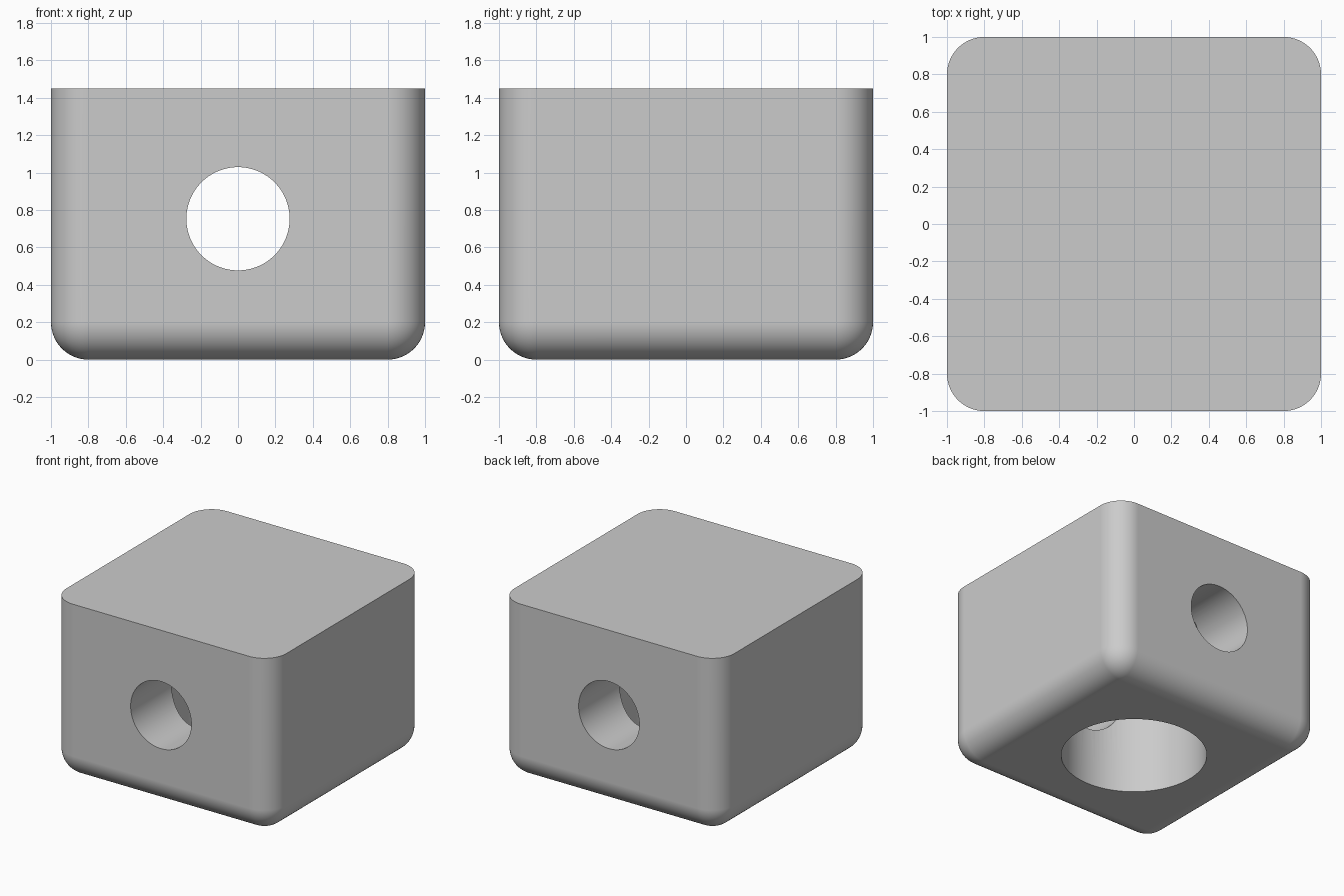
import bpy, bmesh, math

if "Cube" in bpy.data.objects:
    bpy.data.objects.remove(bpy.data.objects["Cube"])

SIZE, HEIGHT, ROUND = 2.0, 1.45, 0.2
TUNNEL_R, TUNNEL_Z = 0.276, 0.753
BORE_R, BORE_DEPTH = 0.548, 1.2

grey = bpy.data.materials.new("plain grey")
grey.diffuse_color = (0.6, 0.6, 0.6, 1)
grey.use_nodes = True
grey.node_tree.nodes["Principled BSDF"].inputs["Base Color"].default_value = grey.diffuse_color


def cylinder_cutter(name, radius, depth, location, rotation=(0, 0, 0)):
    bpy.ops.mesh.primitive_cylinder_add(vertices=96, radius=radius, depth=depth,
                                        location=location, rotation=rotation)
    ob = bpy.context.object
    ob.name = name
    ob.data.materials.append(grey)
    ob.hide_render = True
    return ob


# Block: vertical and bottom edges rounded, top edge left sharp
bm = bmesh.new()
bmesh.ops.create_cube(bm, size=1)
for v in bm.verts:
    v.co = (v.co.x * SIZE, v.co.y * SIZE, (v.co.z + 0.5) * HEIGHT)
edges = [e for e in bm.edges if min(v.co.z for v in e.verts) < 0.01]
bmesh.ops.bevel(bm, geom=edges, offset=ROUND, segments=14, profile=0.5,
                affect='EDGES', clamp_overlap=True)
mesh = bpy.data.meshes.new("block")
bm.to_mesh(mesh)
bm.free()
block = bpy.data.objects.new("block", mesh)
bpy.context.collection.objects.link(block)
mesh.materials.append(grey)

# Blind bore from below, and a tunnel running front to back through it
cutters = [
    cylinder_cutter("bore_cutter", BORE_R, BORE_DEPTH + 0.5,
                    (0, 0, (BORE_DEPTH - 0.5) / 2)),
    cylinder_cutter("tunnel_cutter", TUNNEL_R, SIZE + 0.5,
                    (0, 0, TUNNEL_Z), (math.pi / 2, 0, 0)),
]
bpy.ops.object.select_all(action='DESELECT')
block.select_set(True)
bpy.context.view_layer.objects.active = block
for cutter in cutters:
    mod = block.modifiers.new(cutter.name, 'BOOLEAN')
    mod.operation = 'DIFFERENCE'
    mod.solver = 'EXACT'
    mod.object = cutter
    bpy.ops.object.modifier_apply(modifier=mod.name)
for cutter in cutters:
    bpy.data.objects.remove(cutter)

# Smooth roundings, flat sides, sharp hole rims
bpy.ops.object.shade_smooth_by_angle(angle=math.radians(30))
weighted = block.modifiers.new("weighted normals", 'WEIGHTED_NORMAL')
weighted.keep_sharp = True
